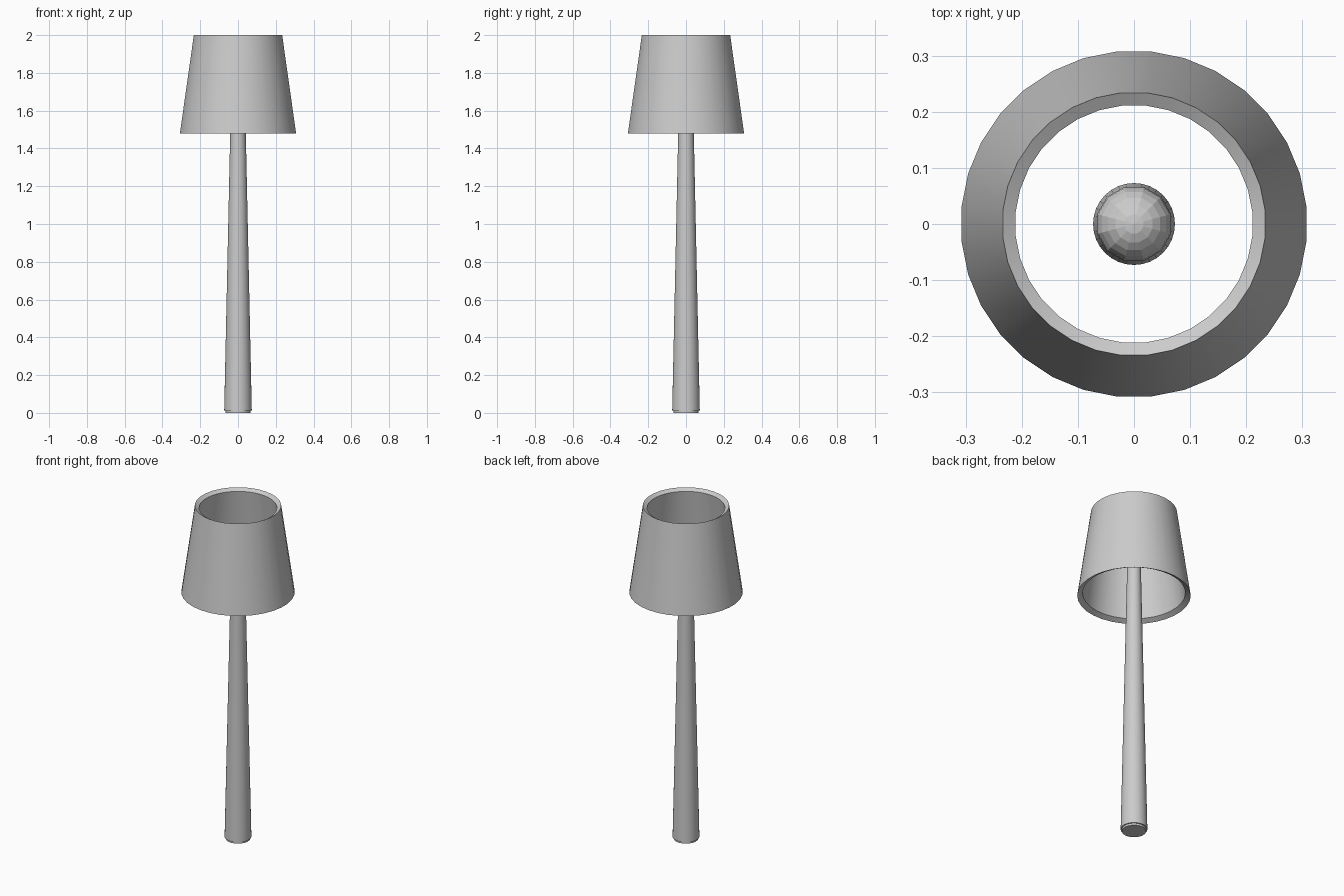
import bpy, bmesh
from math import sin, cos, pi, radians

if "Cube" in bpy.data.objects:
    bpy.data.objects.remove(bpy.data.objects["Cube"])


def lathe(name, profile, sides, closed=False, turn=0.0, smooth=True):
    """Spin an (r, z) profile round z; r = 0 makes a pole point."""
    bm = bmesh.new()
    rings = []
    for r, z in profile:
        if r == 0:
            rings.append([bm.verts.new((0, 0, z))] * sides)
        else:
            rings.append([bm.verts.new((r * cos(turn + 2 * pi * i / sides),
                                        r * sin(turn + 2 * pi * i / sides), z))
                          for i in range(sides)])
    pairs = list(zip(rings, rings[1:]))
    if closed:
        pairs.append((rings[-1], rings[0]))
    for a, b in pairs:
        for i in range(sides):
            j = (i + 1) % sides
            bm.faces.new(list(dict.fromkeys((a[i], a[j], b[j], b[i]))))
    bmesh.ops.recalc_face_normals(bm, faces=bm.faces)
    mesh = bpy.data.meshes.new(name)
    bm.to_mesh(mesh)
    bm.free()
    obj = bpy.data.objects.new(name, mesh)
    bpy.context.collection.objects.link(obj)
    if smooth:
        bpy.ops.object.select_all(action='DESELECT')
        obj.select_set(True)
        bpy.context.view_layer.objects.active = obj
        bpy.ops.object.shade_smooth_by_angle(angle=radians(30))
    return obj


# Thick tapered shade, rims sloping inward
lathe("lampshade", [(0.309, 1.48), (0.235, 2.0), (0.212, 1.986), (0.28, 1.496)],
      32, closed=True, turn=pi / 32)

# Tapered pole standing on a slightly inset foot
lathe("pole", [(0, 0.012), (0.073, 0.012), (0.037, 1.68), (0, 1.68)], 32)
lathe("foot", [(0, 0), (0.066, 0), (0.066, 0.02), (0, 0.02)], 32)

# Faceted round bulb on top of the pole
R, Z, N = 0.068, 1.73, 12
bulb = [(0 if k in (0, N) else R * sin(pi * k / N), Z - R * cos(pi * k / N))
        for k in range(N + 1)]
lathe("bulb", bulb, 12, turn=pi / 12, smooth=False)
